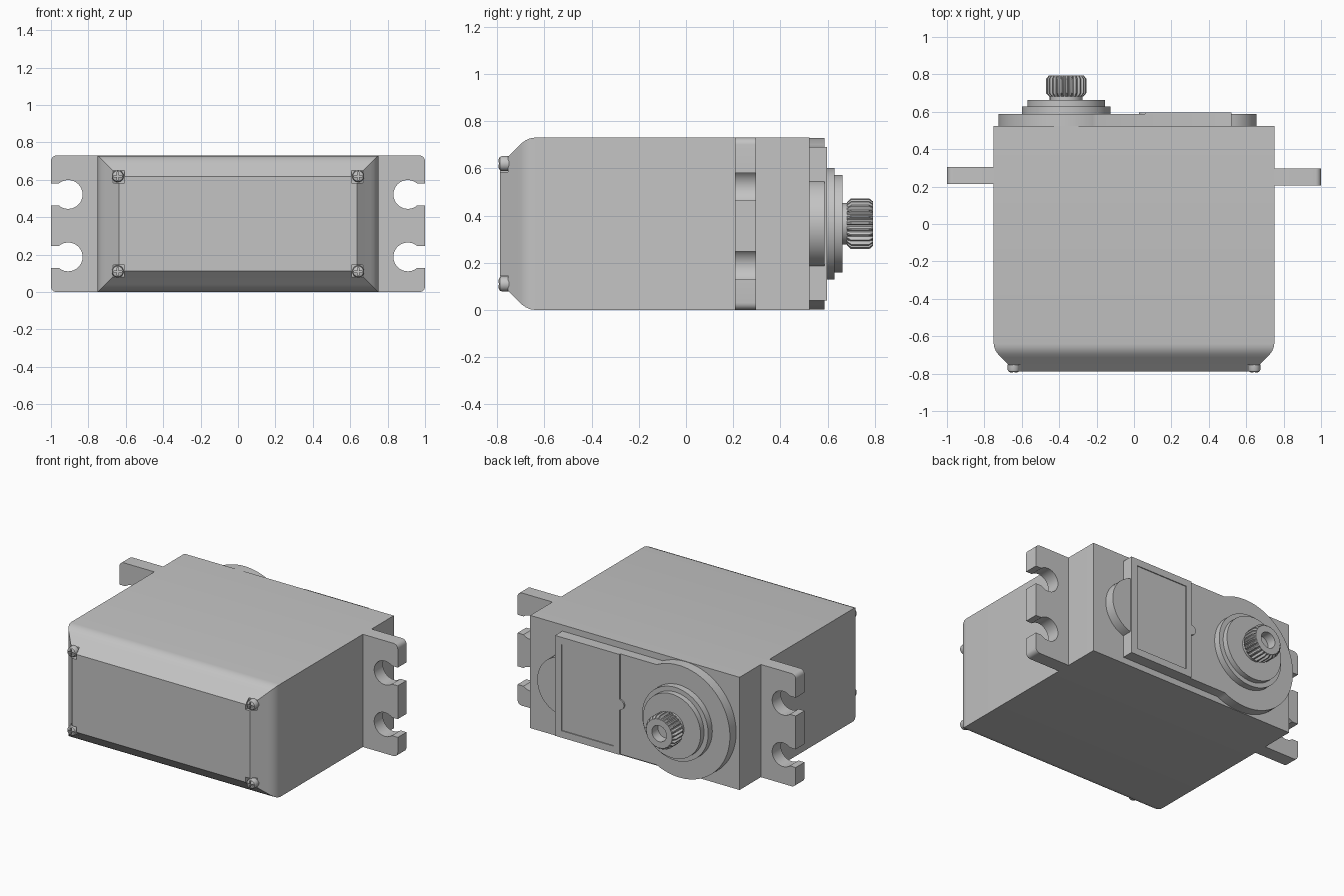
import bpy, bmesh, math

if "Cube" in bpy.data.objects:
    bpy.data.objects.remove(bpy.data.objects["Cube"])

grey = bpy.data.materials.new("plain grey")
grey.use_nodes = True
COLOUR = (0.55, 0.55, 0.55, 1)
grey.diffuse_color = COLOUR
grey.node_tree.nodes["Principled BSDF"].inputs["Base Color"].default_value = COLOUR

MID_Z = 0.365          # height of the centre line
SHAFT_X = -0.3625      # output shaft position
parts = []


def loft(name, rings):
    """Skin a list of (outline, y) rings with equal point counts and cap both ends."""
    bm = bmesh.new()
    rows = [[bm.verts.new((x, y, z)) for x, z in pts] for pts, y in rings]
    n = len(rows[0])
    for a, b in zip(rows, rows[1:]):
        for i in range(n):
            j = (i + 1) % n
            bm.faces.new((a[i], a[j], b[j], b[i]))
    bm.faces.new(rows[0][::-1])
    bm.faces.new(rows[-1])
    bmesh.ops.recalc_face_normals(bm, faces=bm.faces)
    mesh = bpy.data.meshes.new(name)
    bm.to_mesh(mesh)
    bm.free()
    mesh.materials.append(grey)
    ob = bpy.data.objects.new(name, mesh)
    bpy.context.collection.objects.link(ob)
    parts.append(ob)
    return ob


def arc(cx, cz, r, a0, a1, n):
    """Points on an arc, angles in degrees, both ends included."""
    angles = [math.radians(a0 + (a1 - a0) * i / n) for i in range(n + 1)]
    return [(cx + r * math.cos(a), cz + r * math.sin(a)) for a in angles]


def circle(cx, cz, r, n=64):
    return arc(cx, cz, r, 0, 360, n)[:-1]


def rect(x0, x1, z0, z1):
    return [(x0, z0), (x1, z0), (x1, z1), (x0, z1)]


def box(name, x0, x1, y0, y1, z0, z1):
    return loft(name, [(rect(x0, x1, z0, z1), y0), (rect(x0, x1, z0, z1), y1)])


def cut(ob, cutters):
    """Subtract the cutters from a part, then discard them."""
    for c in cutters:
        mod = ob.modifiers.new("cut", "BOOLEAN")
        mod.operation, mod.object, mod.solver = "DIFFERENCE", c, "EXACT"
    deps = bpy.context.evaluated_depsgraph_get()
    mesh = bpy.data.meshes.new_from_object(ob.evaluated_get(deps))
    ob.modifiers.clear()
    ob.data = mesh
    for c in cutters:
        parts.remove(c)
        bpy.data.objects.remove(c)


# Main case with a rounded, then sloped, front edge
slope = [(0.113, -0.788), (0.042, -0.715), (0.024, -0.697), (0.011, -0.679),
         (0.003, -0.660), (0, -0.640), (0, 0.523)]
case = loft("case", [(rect(-0.75 + d, 0.75 - d, d, 0.73 - d), y) for d, y in slope])

# Corner screws in square pockets
pockets = []
for sx in (-1, 1):
    for sz in (-1, 1):
        x, z = sx * 0.643, MID_Z + sz * 0.255
        pockets.append(box("pocket", x - 0.036, x + 0.036, -0.9, -0.755, z - 0.036, z + 0.036))
        screw = loft("corner_screw", [(circle(x, z, r, 24), y) for r, y in
                     [(0.032, -0.75), (0.032, -0.780), (0.028, -0.789), (0.018, -0.794)]])
        cut(screw, [box("slot", x - 0.022, x + 0.022, -0.9, -0.782, z - 0.004, z + 0.004),
                    box("slot", x - 0.004, x + 0.004, -0.9, -0.782, z - 0.022, z + 0.022)])
cut(case, pockets)

# Mounting flanges with open keyhole slots
HOLE_R, NECK = 0.077, 0.059
half = math.degrees(math.asin(NECK / HOLE_R))
outline = [(0.745, 0)] + arc(0.97, 0.03, 0.03, -90, 0, 6)
for zc in (0.188, 0.522):
    outline += [(1, zc - NECK)] + arc(0.908, zc, HOLE_R, -half, half - 360, 32) + [(1, zc + NECK)]
outline += arc(0.97, 0.70, 0.03, 0, 90, 6) + [(0.745, 0.73)]
for side, s, y0, y1 in (("left", 1, 0.207, 0.296), ("right", -1, 0.215, 0.305)):
    pts = [(s * x, z) for x, z in outline]
    loft(side + "_flange", [(pts, y0), (pts, y1)])

# Gear cover: large round end, straight middle and small rounded end
HALF_H = 0.325
a = math.degrees(math.asin(HALF_H / 0.363))
cover = arc(SHAFT_X, MID_Z, 0.363, a, 360 - a, 64) + [(0.52, MID_Z - HALF_H)]
b = math.degrees(math.asin(0.18 / 0.1875))
cover += arc(0.4675, MID_Z, 0.1875, -b, b, 24) + [(0.52, MID_Z + HALF_H)]
loft("gear_cover", [(cover, 0.515), (cover, 0.587)])

# Raised lid with a round tab and a shallow recessed panel
lid_pts = [(0.06, MID_Z - HALF_H), (0.52, MID_Z - HALF_H),
           (0.52, MID_Z + HALF_H), (0.06, MID_Z + HALF_H)]
lid_pts += arc(0.06, MID_Z, 0.033, 90, 270, 16)
lid = loft("raised_lid", [(lid_pts, 0.58), (lid_pts, 0.597)])
cut(lid, [box("recess", 0.10, 0.476, 0.591, 0.7, MID_Z - 0.28, MID_Z + 0.28)])

# Stepped boss around the output shaft
boss = [(0.237, 0.58), (0.237, 0.629), (0.207, 0.629), (0.207, 0.664),
        (0.088, 0.664), (0.088, 0.70)]
loft("shaft_boss", [(circle(SHAFT_X, MID_Z, r), y) for r, y in boss])

# Splined output shaft with a centre bore
TEETH = 25


def spline(r, depth):
    pts = []
    for i in range(TEETH * 4):
        t = 2 * math.pi * i / (TEETH * 4)
        rr = r if i % 4 < 2 else r - depth
        pts.append((SHAFT_X + rr * math.cos(t), MID_Z + rr * math.sin(t)))
    return pts


bore = circle(SHAFT_X, MID_Z, 0.052, TEETH * 4)
loft("output_shaft", [(spline(0.092, 0.002), 0.682), (spline(0.108, 0.015), 0.700),
                      (spline(0.108, 0.015), 0.776), (spline(0.094, 0.002), 0.793),
                      (bore, 0.793), (bore, 0.73)])

# Smooth the curved surfaces and keep the edges crisp
bpy.ops.object.select_all(action="DESELECT")
for ob in parts:
    ob.select_set(True)
bpy.context.view_layer.objects.active = case
bpy.ops.object.shade_smooth_by_angle(angle=math.radians(30))
